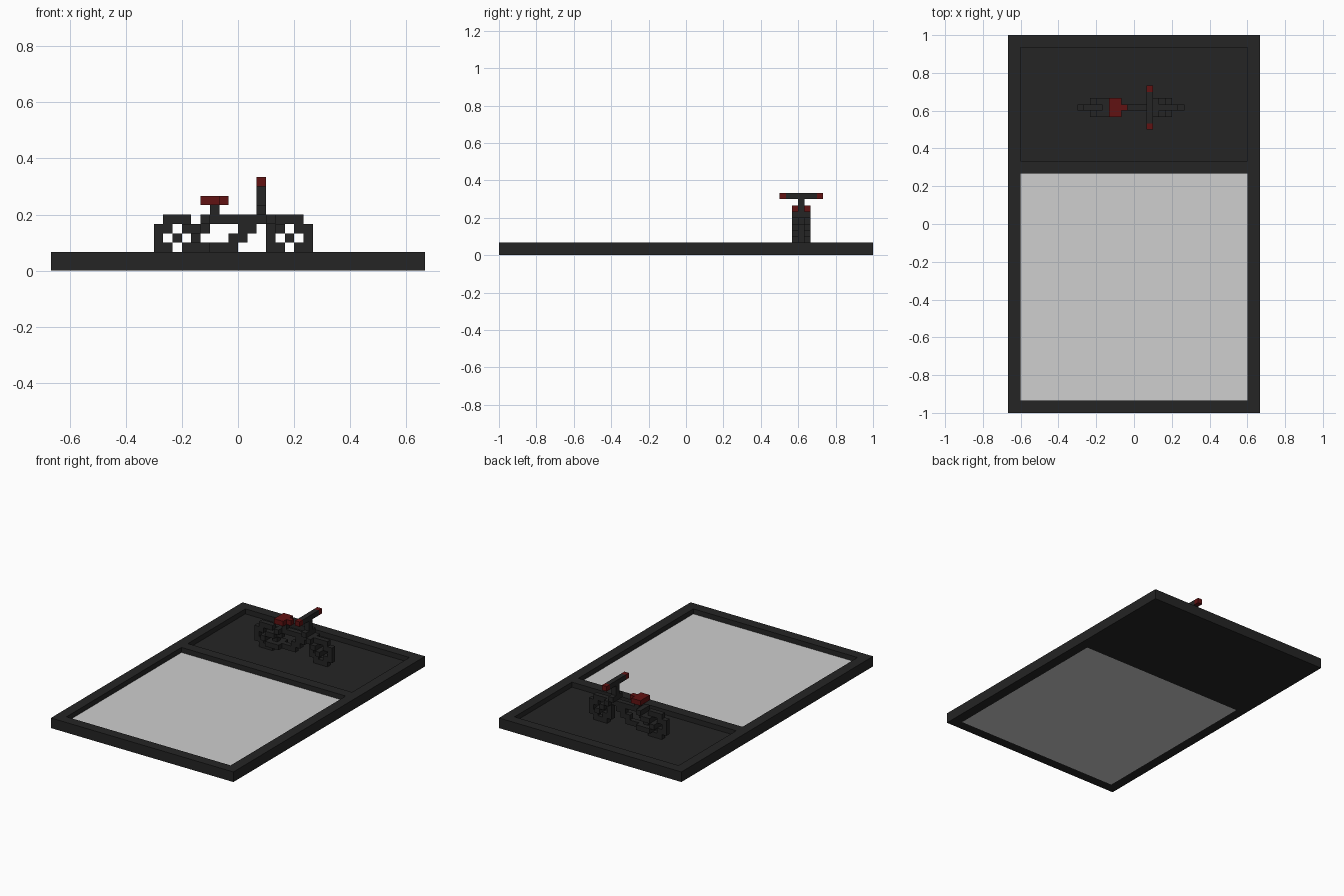
import bpy, bmesh
from mathutils import Vector

if "Cube" in bpy.data.objects:
    bpy.data.objects.remove(bpy.data.objects["Cube"])

U = 1 / 30          # size of one block
MID = 18            # block row along y holding the bike's centre plane


def material(name, rgb):
    m = bpy.data.materials.new(name)
    m.diffuse_color = (*rgb, 1)
    m.use_nodes = True
    m.node_tree.nodes["Principled BSDF"].inputs["Base Color"].default_value = m.diffuse_color
    return m


BLACK = material("charcoal", (0.018, 0.018, 0.018))
WHITE = material("pale_grey", (0.62, 0.62, 0.62))
RED = material("dark_red", (0.12, 0.006, 0.006))


def cells(x0, x1, y0, y1, z0, z1):
    """All blocks in a box; upper limits are excluded."""
    return {(i, j, k) for i in range(x0, x1) for j in range(y0, y1)
            for k in range(z0, z1)}


def line(points, rows):
    """Side-view blocks (x, z) repeated on the given y rows."""
    return {(i, j, k) for i, k in points for j in rows}


parts = []
used = set()


def part(name, blocks, mat):
    blocks = blocks - used
    used.update(blocks)
    parts.append((name, blocks, mat))


# tray: frame rim with a cross bar, and two sunken panels
front_panel = (-18, 18, -28, 8)
back_panel = (-18, 18, 10, 28)
rim = cells(-20, 20, -30, 30, 0, 2)
rim -= cells(*front_panel, 0, 2) | cells(*back_panel, 1, 2)
part("front_panel", cells(*front_panel, 0, 1), WHITE)
part("tray_frame", rim, BLACK)

# wheels: octagonal ring plus hub
ring = [(a, b) for a in range(-2, 3) for b in range(-2, 3)
        if 2 < a * a + b * b < 8 or abs(a * b) == 1 or a == b == 0]
ring = [(a, b) for a, b in ring if abs(a * b) != 4]
for name, cx in (("rear_wheel", -7), ("front_wheel", 5)):
    part(name, line([(cx + a, 3 + b) for a, b in ring], [MID]), BLACK)

# frame: top tube, seat tube, lower tube, down tube
tubes = [(i, 5) for i in range(-4, 4)] + [(-4, 4)]
tubes += [(i, 2) for i in range(-4, 0)]
tubes += [(-1, 3), (0, 3), (0, 4), (1, 4)]
part("bike_frame", line(tubes, [MID]), BLACK)

# forks on both sides of the wheels
sides = [MID - 1, MID + 1]
part("front_fork", line([(2, 6), (3, 5), (4, 4), (5, 3)], sides), BLACK)
part("rear_stays", line([(-7, 3), (-6, 4), (-5, 4), (-4, 5),
                         (-6, 2), (-5, 2), (-4, 2)], sides), BLACK)

# seat with post
part("seat_post", line([(-3, 6)], [MID]), BLACK)
part("seat", cells(-4, -2, MID - 1, MID + 2, 7, 8) | {(-2, MID, 7)}, RED)

# handlebar with post and grips
part("handlebar", line([(2, 6), (2, 7), (2, 8)], [MID])
     | cells(2, 3, MID - 2, MID + 3, 9, 10), BLACK)
part("grips", {(2, MID - 3, 9), (2, MID + 3, 9)}, RED)


def build(name, blocks, mat):
    """Make the exposed block faces, then join flat areas."""
    bm = bmesh.new()
    verts = {}

    def vert(p):
        if p not in verts:
            verts[p] = bm.verts.new(Vector(p) * U)
        return verts[p]

    for c in blocks:
        for axis in range(3):
            for side in (0, 1):
                n = list(c)
                n[axis] += 2 * side - 1
                if tuple(n) in used:
                    continue
                quad = []
                for da, db in ((0, 0), (1, 0), (1, 1), (0, 1)):
                    p = list(c)
                    p[axis] += side
                    p[(axis + 1) % 3] += da
                    p[(axis + 2) % 3] += db
                    quad.append(vert(tuple(p)))
                bm.faces.new(quad if side else quad[::-1])
    bmesh.ops.dissolve_limit(bm, angle_limit=0.01, verts=bm.verts[:],
                             edges=bm.edges[:])
    mesh = bpy.data.meshes.new(name)
    bm.to_mesh(mesh)
    bm.free()
    mesh.materials.append(mat)
    bpy.context.collection.objects.link(bpy.data.objects.new(name, mesh))


for p in parts:
    build(*p)
